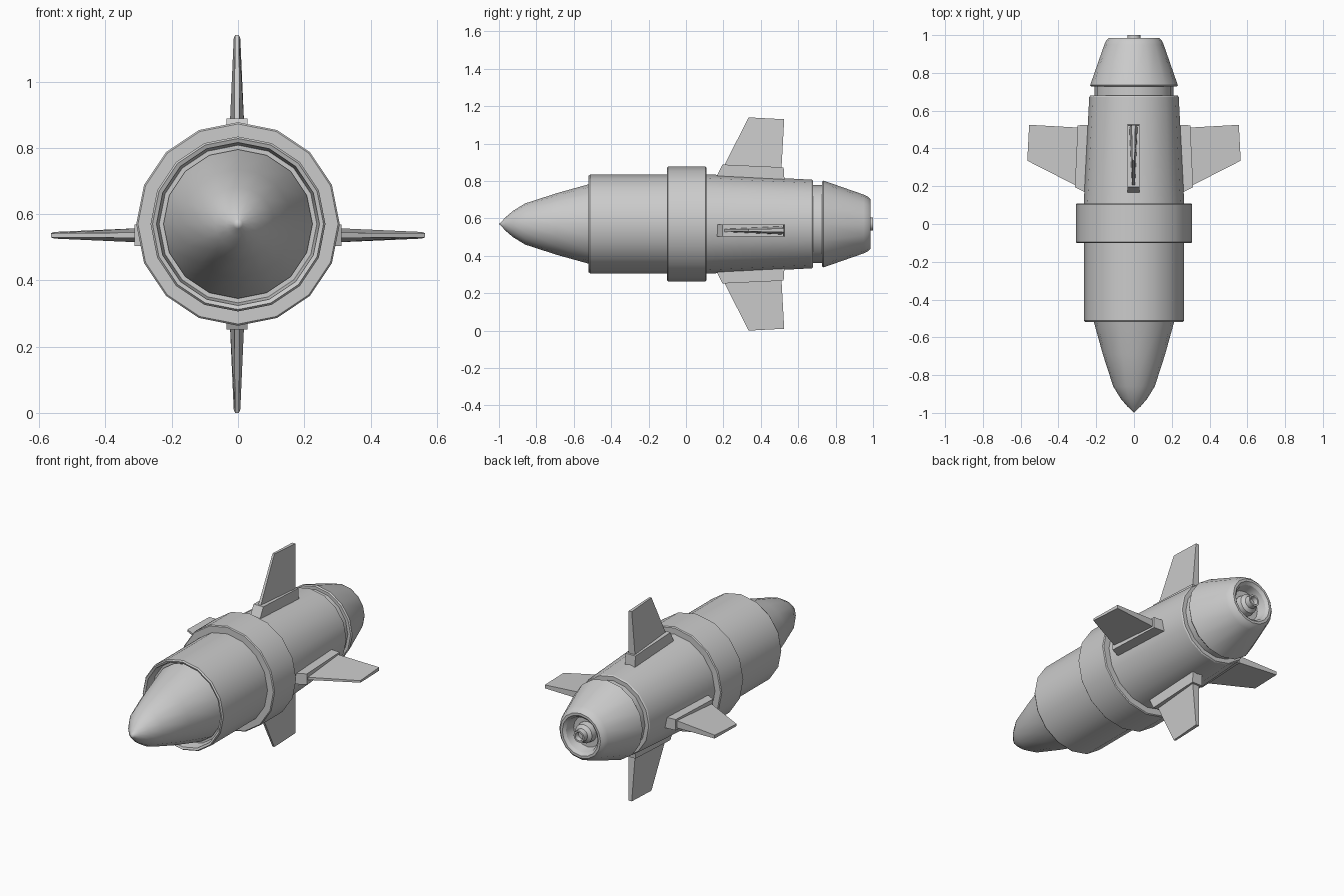
import bpy, bmesh, math
from mathutils import Vector

if "Cube" in bpy.data.objects:
    bpy.data.objects.remove(bpy.data.objects["Cube"])

CZ = 0.57   # height of the long axis
SIDES = 16


def finish(bm, name, smooth=True):
    bmesh.ops.recalc_face_normals(bm, faces=bm.faces)
    me = bpy.data.meshes.new(name)
    bm.to_mesh(me)
    bm.free()
    ob = bpy.data.objects.new(name, me)
    bpy.context.collection.objects.link(ob)
    if smooth:
        bpy.ops.object.select_all(action='DESELECT')
        ob.select_set(True)
        bpy.context.view_layer.objects.active = ob
        bpy.ops.object.shade_smooth_by_angle(angle=math.radians(32))
    return ob


def lathe(name, profile, closed=False):
    """Turn (y, radius) points around the long axis."""
    bm = bmesh.new()
    rings = []
    for y, r in profile:
        if r == 0:
            rings.append([bm.verts.new((0, y, CZ))] * SIDES)
        else:
            rings.append([bm.verts.new((r * math.sin(2 * math.pi * i / SIDES), y,
                                        CZ + r * math.cos(2 * math.pi * i / SIDES)))
                          for i in range(SIDES)])
    pairs = list(zip(rings, rings[1:]))
    if closed:
        pairs.append((rings[-1], rings[0]))
    for a, b in pairs:
        for i in range(SIDES):
            j = (i + 1) % SIDES
            quad = list(dict.fromkeys((a[i], a[j], b[j], b[i])))
            bm.faces.new(quad)
    return finish(bm, name)


def wedge(name, outline, direction, centre):
    """Solid from (y, radius, half thickness) corners, pointing along direction."""
    out = Vector(direction)
    side = out.cross(Vector((0, 1, 0)))
    bm = bmesh.new()
    sheets = []
    for s in (-1, 1):
        sheets.append([bm.verts.new(Vector(centre) + Vector((0, y, 0)) + out * r + side * s * t)
                       for y, r, t in outline])
    n = len(outline)
    bm.faces.new(sheets[0])
    bm.faces.new(sheets[1][::-1])
    for i in range(n):
        j = (i + 1) % n
        bm.faces.new((sheets[0][i], sheets[0][j], sheets[1][j], sheets[1][i]))
    return finish(bm, name, smooth=False)


# nose cone, seated inside the front sleeve
lathe("nose_cone", [(-1.0, 0), (-0.985, 0.014), (-0.965, 0.036), (-0.925, 0.07),
                    (-0.86, 0.11), (-0.69, 0.165), (-0.51, 0.215), (-0.47, 0.225), (-0.46, 0)])

# front sleeve with an open lip
lathe("front_sleeve", [(-0.46, 0), (-0.46, 0.238), (-0.515, 0.246), (-0.52, 0.258),
                       (-0.512, 0.264), (-0.09, 0.264), (-0.09, 0)])

# raised middle band
lathe("middle_band", [(-0.101, 0.25), (-0.101, 0.302), (-0.096, 0.307), (0.104, 0.307),
                      (0.109, 0.302), (0.109, 0.25)], closed=True)

# tapering rear body and the groove behind it
lathe("rear_body", [(0.09, 0), (0.09, 0.267), (0.672, 0.237), (0.679, 0.232), (0.679, 0.208),
                    (0.735, 0.208), (0.735, 0)])

# tail cone with hollow end
lathe("tail_cone", [(0.728, 0), (0.728, 0.226), (0.735, 0.232), (0.95, 0.157), (0.972, 0.147),
                    (0.986, 0.132), (0.986, 0.118), (0.972, 0.103), (0.92, 0.09), (0.92, 0)])

# exhaust nozzle
lathe("exhaust_nozzle", [(0.915, 0), (0.915, 0.06), (0.955, 0.055), (0.97, 0.036), (1.0, 0.034),
                         (1.0, 0.024), (0.975, 0.02), (0.975, 0)])

# four fins on root blocks; the side pair sits slightly low
ROOT = [(0.165, 0.24, 0.032), (0.168, 0.265, 0.032), (0.195, 0.318, 0.032),
        (0.522, 0.303, 0.032), (0.527, 0.225, 0.032)]
FIN = [(0.205, 0.30, 0.008), (0.205, 0.315, 0.008), (0.335, 0.57, 0.006),
       (0.525, 0.56, 0.010), (0.51, 0.29, 0.022)]
for label, d, c in (("top", (0, 0, 1), (-0.003, 0, CZ)),
                    ("bottom", (0, 0, -1), (-0.003, 0, CZ)),
                    ("right", (1, 0, 0), (-0.005, 0, CZ - 0.034)),
                    ("left", (-1, 0, 0), (0.005, 0, CZ - 0.034))):
    wedge(label + "_fin_root", ROOT, d, c)
    wedge(label + "_fin", FIN, d, c)
